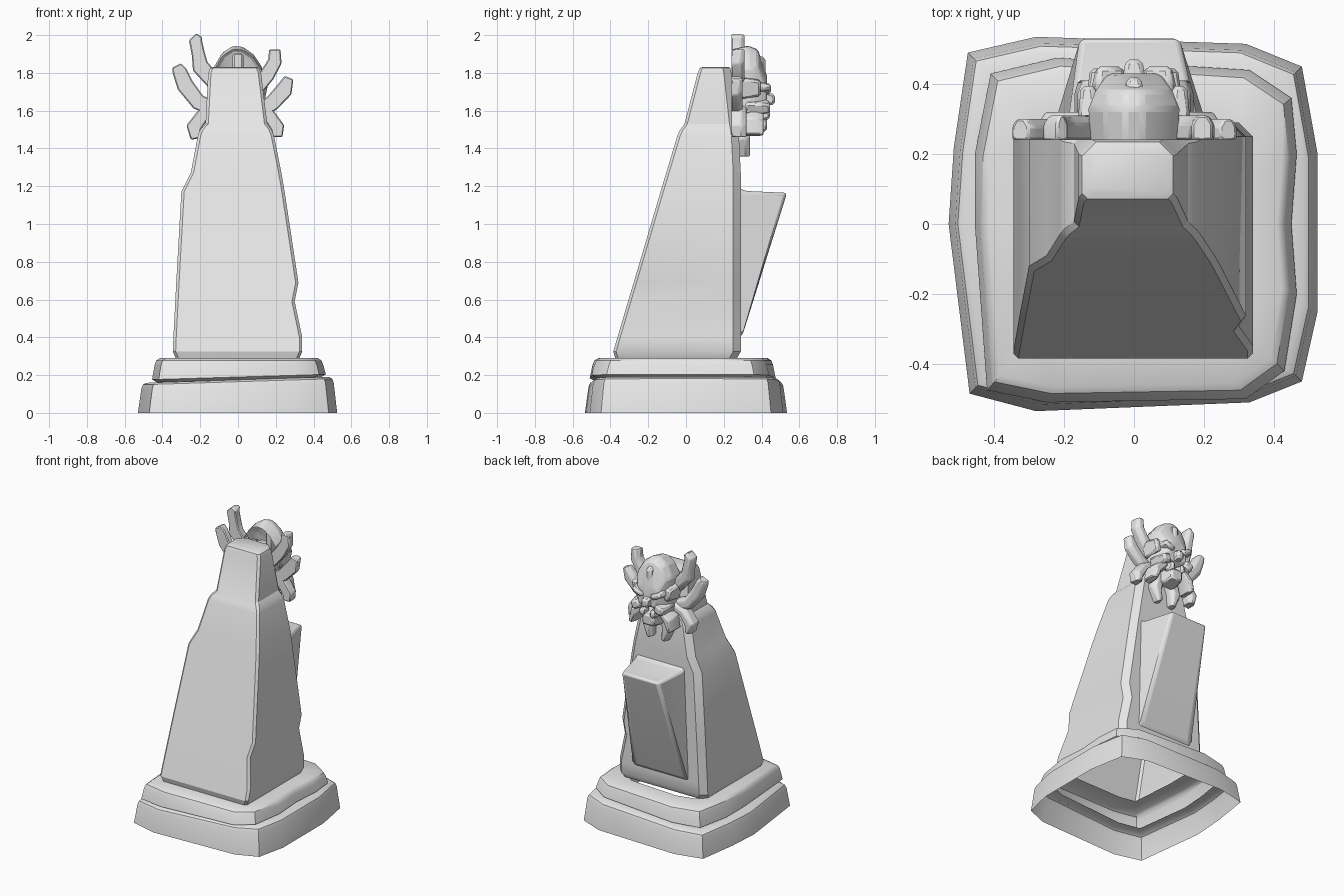
import bpy, bmesh, math
from mathutils import Vector, Matrix

cube = bpy.data.objects.get("Cube")
if cube:
    bpy.data.objects.remove(cube, do_unlink=True)

stone = bpy.data.materials.new("light_grey_stone")
stone.use_nodes = True
stone.diffuse_color = (0.8, 0.8, 0.8, 1)
stone.node_tree.nodes["Principled BSDF"].inputs["Base Color"].default_value = (0.8, 0.8, 0.8, 1)


def finish(name, bm, bevel=0.0, angle=35, segments=1):
    """Turn a bmesh into a shaded object with an optional bevel."""
    bmesh.ops.recalc_face_normals(bm, faces=bm.faces)
    mesh = bpy.data.meshes.new(name)
    bm.to_mesh(mesh)
    bm.free()
    mesh.materials.append(stone)
    obj = bpy.data.objects.new(name, mesh)
    bpy.context.collection.objects.link(obj)
    if bevel:
        mod = obj.modifiers.new("soft_edges", 'BEVEL')
        mod.width, mod.segments, mod.limit_method = bevel, segments, 'ANGLE'
        mod.angle_limit = math.radians(25)
    bpy.ops.object.select_all(action='DESELECT')
    obj.select_set(True)
    bpy.context.view_layer.objects.active = obj
    bpy.ops.object.shade_smooth_by_angle(angle=math.radians(angle))
    return obj


def loft(name, rings, cap_end=True, cap_start=False, **kw):
    """Skin a list of closed rings."""
    bm = bmesh.new()
    loops = [[bm.verts.new(p) for p in ring] for ring in rings]
    n = len(loops[0])
    for a, b in zip(loops, loops[1:]):
        for i in range(n):
            j = (i + 1) % n
            bm.faces.new((a[i], a[j], b[j], b[i]))
    if cap_end:
        bm.faces.new(loops[-1])
    if cap_start:
        bm.faces.new(loops[0])
    return finish(name, bm, **kw)


def tier(name, outline, levels, tilt=0.0):
    """Open-bottomed slab; each level is (z, scale, tilt share)."""
    rings = [[(x * s, y * s, z + tilt * k * x) for x, y in outline] for z, s, k in levels]
    return loft(name, rings, cap_end=False)


# Stepped base, hollow underneath
lower_outline = [(-0.53, 0), (-0.515, 0.22), (-0.475, 0.49), (-0.28, 0.535), (0.32, 0.515), (0.48, 0.45),
                 (0.525, 0.2), (0.525, -0.25), (0.48, -0.45), (0.33, -0.51), (-0.28, -0.535), (-0.47, -0.485)]
tier("lower_base", lower_outline,
     [(0, 1, 0), (0.145, 0.965, 1), (0.165, 0.95, 1), (0.175, 0.92, 1), (0.175, 0.8, 1)], 0.03)
upper_outline = [(-0.455, 0), (-0.455, 0.2), (-0.41, 0.43), (-0.22, 0.475), (0.33, 0.44), (0.45, 0.36),
                 (0.465, 0.2), (0.45, 0), (0.465, -0.2), (0.43, -0.42), (0.32, -0.5), (-0.25, -0.51), (-0.42, -0.475)]
tier("upper_base", upper_outline,
     [(0.175, 0.94, 1), (0.19, 1, 1), (0.255, 0.97, 0), (0.278, 0.95, 0), (0.29, 0.91, 0), (0.29, 0.66, 0)], 0.03)


# Tapered monument with chipped side edges
def body_ring(z, xl, xr, yf, yb, cut=0.015, back_cut=0.04):
    c, b = cut, back_cut
    return [(xl + c, yf, z), (xr - c, yf, z), (xr, yf + c, z), (xr, yb - b, z),
            (xr - b, yb, z), (xl + b, yb, z), (xl, yb - b, z), (xl, yf + c, z)]


loft("monument_body", [
    body_ring(0.29, -0.33, 0.325, -0.375, 0.27),
    body_ring(0.325, -0.345, 0.34, -0.385, 0.29),
    body_ring(0.40, -0.342, 0.34, -0.363, 0.29),
    body_ring(0.59, -0.332, 0.30, -0.307, 0.29),
    body_ring(0.69, -0.327, 0.32, -0.277, 0.29),
    body_ring(1.17, -0.30, 0.247, -0.135, 0.29),
    body_ring(1.27, -0.25, 0.23, -0.105, 0.29),
    body_ring(1.47, -0.212, 0.19, -0.045, 0.28),
    body_ring(1.50, -0.20, 0.178, -0.03, 0.275),
    body_ring(1.53, -0.172, 0.155, -0.008, 0.27),
    body_ring(1.80, -0.158, 0.122, 0.062, 0.24),
    body_ring(1.825, -0.148, 0.112, 0.072, 0.235),
    body_ring(1.832, -0.13, 0.10, 0.09, 0.225)], angle=30)

# Leaning rear buttress, widest at the wall
loft("rear_buttress", [
    [(-0.2, 0.25, 1.21), (0.19, 0.25, 1.21), (0.21, 0.25, 0.38), (-0.23, 0.25, 0.38)],
    [(-0.185, 0.31, 1.175), (0.18, 0.31, 1.175), (0.2, 0.297, 0.41), (-0.22, 0.297, 0.41)],
    [(-0.155, 0.535, 1.165), (0.13, 0.535, 1.165), (0.185, 0.305, 0.43), (-0.205, 0.305, 0.43)]],
     bevel=0.025, segments=2, angle=50)


# Chunky tapering limbs around the carved head
def limb(name, path, y0, y1):
    """path holds (x, z, half width); flat back at y0, rounded front at y1."""
    rings = []
    for i, (x, z, w) in enumerate(path):
        a, b = path[max(i - 1, 0)], path[min(i + 1, len(path) - 1)]
        d = Vector((b[0] - a[0], 0, b[1] - a[1])).normalized()
        side = Vector((d.z, 0, -d.x)) * w
        p = Vector((x, 0, z))
        rings.append([p + side * s + Vector((0, y, 0)) for s, y in
                      ((-1, y0), (-1, y0 + (y1 - y0) * 0.65), (-0.5, y1),
                       (0.5, y1), (1, y0 + (y1 - y0) * 0.65), (1, y0))])
    return loft(name, rings, cap_start=True, bevel=0.006, angle=25)


limb("upper_right_limb", [(-0.1, 1.72, 0.04), (-0.2, 1.835, 0.045), (-0.21, 1.9, 0.035),
                          (-0.225, 1.97, 0.035), (-0.205, 2.0, 0.018)], 0.24, 0.31)
limb("middle_right_limb", [(-0.1, 1.6, 0.04), (-0.21, 1.645, 0.042), (-0.28, 1.735, 0.045),
                           (-0.31, 1.81, 0.038), (-0.325, 1.84, 0.026)], 0.24, 0.30)
limb("lower_right_limb", [(-0.1, 1.62, 0.035), (-0.185, 1.58, 0.035), (-0.235, 1.51, 0.04),
                          (-0.225, 1.45, 0.025)], 0.24, 0.32)
limb("upper_left_limb", [(0.08, 1.7, 0.04), (0.155, 1.79, 0.04), (0.195, 1.86, 0.037),
                         (0.195, 1.925, 0.03)], 0.24, 0.31)
limb("middle_left_limb", [(0.08, 1.58, 0.04), (0.18, 1.64, 0.042), (0.245, 1.71, 0.045),
                          (0.27, 1.775, 0.025)], 0.24, 0.30)
limb("lower_left_limb", [(0.08, 1.62, 0.035), (0.165, 1.575, 0.035), (0.21, 1.51, 0.037),
                         (0.21, 1.46, 0.025)], 0.24, 0.32)
for side, name in ((-1, "right"), (1, "left")):
    limb("hanging_" + name + "_limb", [(side * 0.05, 1.56, 0.04), (side * 0.075, 1.45, 0.042),
                                       (side * 0.055, 1.36, 0.02)], 0.27, 0.34)
    limb("cheek_" + name + "_limb", [(side * 0.07, 1.6, 0.03), (side * 0.13, 1.54, 0.036),
                                     (side * 0.15, 1.47, 0.022)], 0.3, 0.41)


# Carved head
def arch(y, w, z0, z1):
    """Faceted arch cross-section facing the rear."""
    return [(-w, y, z0), (-w, y, z0 + (z1 - z0) * 0.68), (-w * 0.65, y, z0 + (z1 - z0) * 0.9), (-w * 0.2, y, z1),
            (w * 0.2, y, z1 - 0.005), (w * 0.65, y, z0 + (z1 - z0) * 0.87), (w, y, z0 + (z1 - z0) * 0.68), (w, y, z0)]


loft("head_crown", [arch(0.24, 0.125, 1.58, 1.925), arch(0.33, 0.13, 1.58, 1.945),
                    arch(0.38, 0.11, 1.6, 1.925), arch(0.43, 0.075, 1.63, 1.78)], bevel=0.01, angle=25)


def lump(name, loc, size, tilt=0.0):
    """Small faceted block."""
    bm = bmesh.new()
    bmesh.ops.create_cube(bm, size=1)
    for v in bm.verts:
        if v.co.y > 0:
            v.co.x *= 0.7
            v.co.z *= 0.7
    bm.transform(Matrix.Translation(loc) @ Matrix.Rotation(tilt, 4, 'Y') @ Matrix.Diagonal((*size, 1)))
    return finish(name, bm, bevel=0.012, angle=25)


lump("head_ridge", (0, 0.38, 1.81), (0.06, 0.08, 0.2))
lump("nose", (0, 0.425, 1.66), (0.07, 0.09, 0.08))
lump("jaw", (0, 0.37, 1.53), (0.13, 0.12, 0.11))
for side, name in ((-1, "right"), (1, "left")):
    lump("brow_" + name, (side * 0.07, 0.41, 1.715), (0.11, 0.08, 0.05), side * -0.4)
    lump("cheek_" + name, (side * 0.09, 0.38, 1.62), (0.09, 0.13, 0.08), side * 0.4)
    lump("temple_" + name, (side * 0.125, 0.33, 1.72), (0.06, 0.13, 0.12), side * 0.2)
    lump("tooth_" + name, (side * 0.04, 0.41, 1.58), (0.045, 0.07, 0.07))
